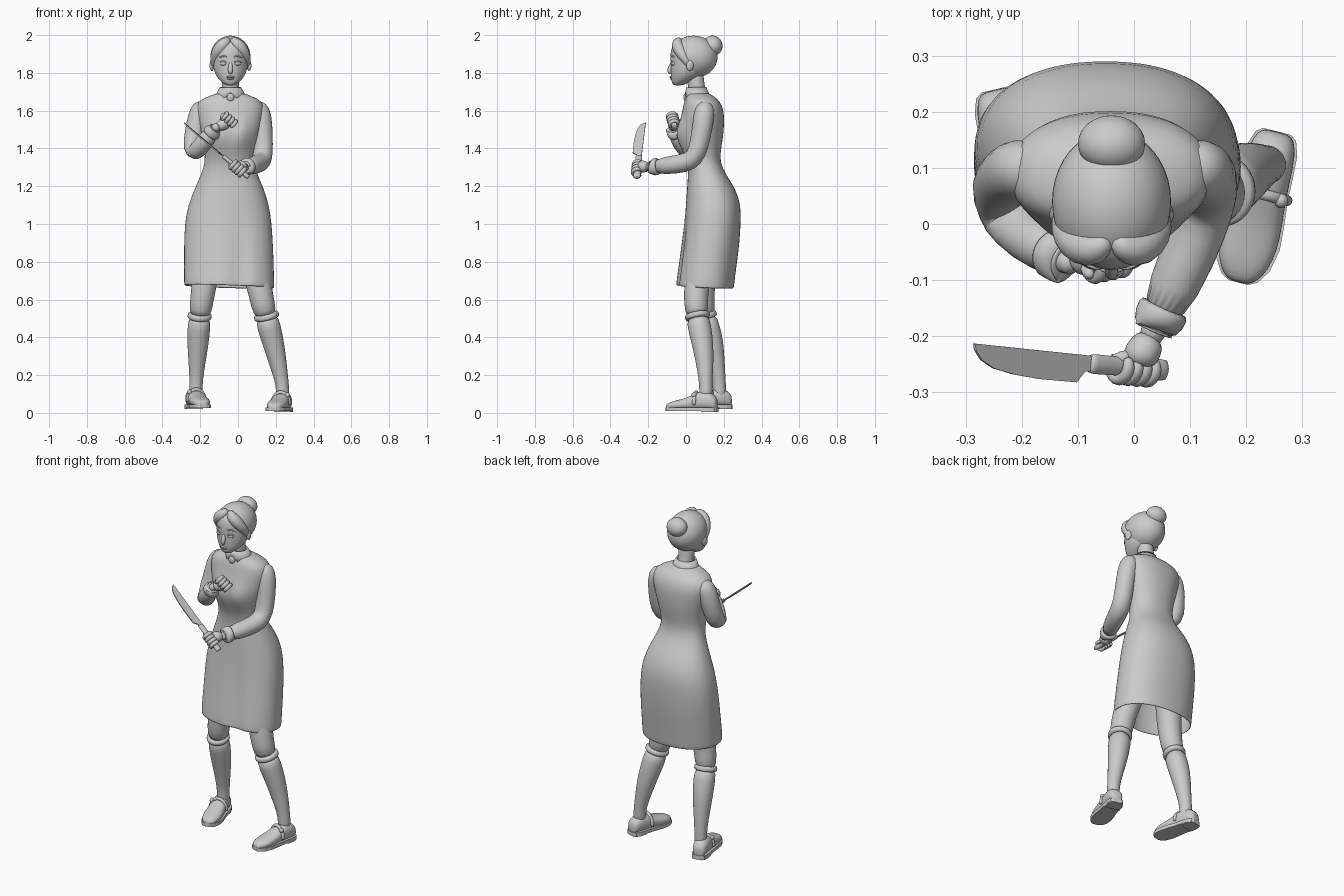
import bpy, bmesh, math
from mathutils import Vector as V, Matrix

CX = -0.04  # centre line of the head and chest


def finish(name, bm, sub=0, angle=None):
    bmesh.ops.recalc_face_normals(bm, faces=bm.faces)
    for f in bm.faces:
        f.smooth = angle is None
    me = bpy.data.meshes.new(name)
    bm.to_mesh(me)
    bm.free()
    ob = bpy.data.objects.new(name, me)
    bpy.context.collection.objects.link(ob)
    if sub:
        m = ob.modifiers.new("subsurf", 'SUBSURF')
        m.levels = m.render_levels = sub
    return ob


def loft(name, rings, caps=True, sub=1):
    bm = bmesh.new()
    rows = [[bm.verts.new(p) for p in r] for r in rings]
    n = len(rows[0])
    for a, b in zip(rows, rows[1:]):
        for i in range(n):
            bm.faces.new((a[i], a[(i + 1) % n], b[(i + 1) % n], b[i]))
    if caps:
        bm.faces.new(rows[0])
        bm.faces.new(rows[-1])
    return finish(name, bm, sub)


def oval(c, u, v, n=24, e=2.0):
    pts = []
    for i in range(n):
        a = 2 * math.pi * i / n
        co, si = math.cos(a), math.sin(a)
        pts.append(c + u * math.copysign(abs(co) ** (2 / e), co)
                   + v * math.copysign(abs(si) ** (2 / e), si))
    return pts


def level(x, y, z, rx, ry, n=32, e=2.0):
    return oval(V((x, y, z)), V((rx, 0, 0)), V((0, ry, 0)), n, e)


def tube(name, pts, n=14, sub=1, caps=True):
    """Round limb through (x, y, z, radius) points."""
    P = [V(p[:3]) for p in pts]
    u, rings = V((0.31, 0.9, 0.17)), []
    for i, p in enumerate(P):
        t = (P[min(i + 1, len(P) - 1)] - P[max(i - 1, 0)]).normalized()
        u = (u - t * u.dot(t)).normalized()
        rings.append(oval(p, u * pts[i][3], t.cross(u) * pts[i][3], n))
    return loft(name, rings, caps, sub)


def ball(name, c, r, rot=(0, 0, 0), seg=20):
    bm = bmesh.new()
    bmesh.ops.create_uvsphere(bm, u_segments=seg, v_segments=seg // 2 + 2, radius=1)
    ob = finish(name, bm)
    ob.location, ob.scale, ob.rotation_euler = c, r, rot
    return ob


def slab(name, outline, depth):
    """Flat outline extruded along a vector."""
    bm = bmesh.new()
    a = [bm.verts.new(p) for p in outline]
    b = [bm.verts.new(p + depth) for p in outline]
    bm.faces.new(a)
    bm.faces.new(b)
    for i in range(len(a)):
        j = (i + 1) % len(a)
        bm.faces.new((a[i], a[j], b[j], b[i]))
    return finish(name, bm, 0, 30)


# Dress: one loft from collar to hem, then turned back inside the skirt
body = [(-.04, .06, 1.70, .055, .05), (-.041, .075, 1.678, .11, .07),
        (-.042, .085, 1.652, .172, .095), (-.042, .092, 1.60, .185, .11),
        (-.042, .084, 1.53, .168, .118), (-.042, .076, 1.47, .155, .122),
        (-.044, .08, 1.40, .135, .106), (-.046, .092, 1.33, .126, .086),
        (-.046, .112, 1.26, .15, .1), (-.046, .133, 1.19, .182, .128),
        (-.05, .146, 1.10, .215, .146), (-.052, .140, 1.0, .231, .15),
        (-.05, .128, .88, .236, .154), (-.048, .112, .77, .238, .154),
        (-.047, .1, .675, .239, .154), (-.047, .1, .665, .236, .152),
        (-.047, .1, .675, .230, .146), (-.05, .128, .88, .225, .142),
        (-.05, .14, 1.0, .19, .12)]
rings = []
for x, y, z, rx, ry in body:
    ring = level(x, y, z, rx, ry, 40, 2.25)
    fold = max(0, min(1, (1.1 - z) / .3))
    for p in ring:
        if p.y < y:  # front crease of the skirt and rounded bust
            p.y += fold * .022 * math.exp(-((p.x - .01) / .035) ** 2)
            p.y -= .022 * math.exp(-((abs(p.x - CX) - .06) / .04) ** 2
                                   - ((z - 1.485) / .05) ** 2)
        if z < .7:   # hem drops to the back and to one side
            p.z += -.05 * (p.y - .1) - .03 * (p.x - x)
    rings.append(ring)
loft("dress", rings)

# Collar and brooch
top, low = level(CX, .055, 1.722, .052, .048, 40), level(CX, .065, 1.662, .085, .066, 40)
for p in low:
    if p.y < .05:
        p.z += .035 * math.exp(-((p.x - CX) / .02) ** 2)
collar = loft("collar", [top, low], False)
m = collar.modifiers.new("thickness", 'SOLIDIFY')
m.thickness = .01
m.offset = 0
ball("brooch", (CX, -.002, 1.67), (.02, .012, .022))

# Neck and head
tube("neck", [(CX, .075, 1.62, .055), (CX, .06, 1.70, .046), (CX, .05, 1.76, .045), (CX, .045, 1.82, .05)])
skull = [(1.733, -.042, .02, .02), (1.742, -.036, .036, .036), (1.76, -.02, .056, .058),
         (1.785, .002, .077, .083), (1.82, .014, .09, .096), (1.87, .028, .097, .11),
         (1.92, .03, .097, .114), (1.96, .035, .08, .098), (1.985, .04, .045, .06)]
loft("head", [level(CX, y, z, rx, ry) for z, y, rx, ry in skull])
tube("nose", [(CX, -.066, 1.868, .01), (CX, -.08, 1.835, .012), (CX, -.091, 1.808, .014), (CX, -.08, 1.795, .009)], 10)
ball("upper_lip", (CX, -.079, 1.778, ), (.022, .009, .006))
ball("lower_lip", (CX, -.075, 1.769), (.018, .009, .006))

for s, side in ((-1, "right"), (1, "left")):
    ball(side + "_eye", (CX + s * .038, -.068, 1.85), (.019, .012, .012), (0, 0, s * .35))
    tube(side + "_eyelid", [(CX + s * .018, -.077, 1.855, .003), (CX + s * .038, -.078, 1.864, .005),
                            (CX + s * .06, -.062, 1.854, .003)], 8)
    tube(side + "_brow", [(CX + s * .016, -.08, 1.884, .004), (CX + s * .04, -.076, 1.891, .005),
                          (CX + s * .066, -.057, 1.88, .003)], 8)
    ball(side + "_ear", (CX + s * .098, .022, 1.84), (.012, .02, .03), (-.2, 0, s * .3))
    # Hair swept from the parting down to the ear
    tube(side + "_front_hair", [(CX + s * .004, -.03, 1.982, .012), (CX + s * .026, -.048, 1.962, .03),
                                (CX + s * .055, -.043, 1.935, .035), (CX + s * .08, -.02, 1.895, .029),
                                (CX + s * .089, .008, 1.855, .02), (CX + s * .09, .03, 1.82, .008)])

# Hair cap cut along the hairline, and bun
bm = bmesh.new()
bmesh.ops.create_uvsphere(bm, u_segments=40, v_segments=24, radius=1)
bmesh.ops.transform(bm, matrix=Matrix.Translation((CX, .04, 1.885)) @ Matrix.Diagonal((.106, .127, .112, 1)), verts=bm.verts)
bmesh.ops.bisect_plane(bm, geom=bm.verts[:] + bm.edges[:] + bm.faces[:],
                       plane_co=(CX, -.01, 1.88), plane_no=(0, .93, .36), clear_inner=True)
finish("hair_cap", bm)
ball("hair_bun", (CX, .143, 1.945), (.06, .05, .053), (.5, 0, 0), 28)

# Sleeves with cuffs
sleeves = {
    "left": [(.085, .1, 1.63, .03), (.11, .1, 1.615, .052), (.125, .095, 1.57, .056), (.132, .08, 1.47, .053),
             (.134, .06, 1.375, .052), (.125, .025, 1.33, .053), (.1, -.05, 1.315, .05), (.042, -.175, 1.302, .044)],
    "right": [(-.17, .1, 1.63, .03), (-.195, .1, 1.615, .052), (-.212, .095, 1.57, .056), (-.232, .08, 1.47, .053),
              (-.243, .055, 1.395, .052), (-.232, .02, 1.37, .05), (-.19, -.025, 1.42, .047), (-.13, -.06, 1.495, .043)]}
for side, pts in sleeves.items():
    tube(side + "_sleeve", pts, 18)
    a, b = V(pts[-2][:3]), V(pts[-1][:3])
    d = (b - a).normalized()
    tube(side + "_cuff", [(*(b + d * t), r) for t, r in
                          ((-.03, .042), (-.028, .048), (.015, .046), (.018, .043), (.012, .03))], 18)
    tube(side + "_wrist", [(*(b - d * .02), .026), (*(b + d * .05), .025)])


def fist(side, c, axis, out, wrist):
    """Four curled fingers around an axis, with palm and thumb."""
    c, axis, out = V(c), V(axis).normalized(), V(out)
    out = (out - axis * out.dot(axis)).normalized()
    n = axis.cross(out)
    for i in range(4):
        o = c + axis * (i - 1.5) * .021
        tube(f"{side}_finger_{i + 1}", [(*(o + (out * math.cos(a) + n * math.sin(a)) * .026), .0125 if -2.3 < a < 1.9 else .009)
                                        for a in (-2.4, -1.6, -.8, 0, .7, 1.3, 1.9, 2.4)], 8)
    palm = c - out * .022 - n * .014
    tube(side + "_palm", [(*V(wrist), .025), (*V(wrist).lerp(palm, .5), .031), (*palm, .035), (*(palm + out * .02), .022)])
    tube(side + "_thumb", [(*(palm - axis * .01), .016), (*(c - axis * .04 - out * .012 + n * .012), .014),
                           (*(c - axis * .05 + out * .016 + n * .016), .011)], 8)


# Knife: curved blade and handle, d runs from tip to butt
tip, d = V((-.285, -.213, 1.535)), V((.345, -.03, -.29)).normalized()
w = V((-.06, -1, -.06))
w = (w - d * w.dot(d)).normalized()
edge = [(0, 0), (.004, .012), (.02, .028), (.05, .041), (.1, .049), (.16, .053),
        (.245, .053), (.262, .032), (.3, .03), (.3, .004)]
slab("knife_blade", [tip + d * a + w * b - d.cross(w) * .003 for a, b in edge], d.cross(w) * .006)
hand_rings = [oval(tip + d * a + w * .018, w * r, d.cross(w) * r * .65, 14)
              for a, r in ((.272, .016), (.275, .019), (.33, .017), (.4, .017), (.445, .021), (.45, .017))]
loft("knife_handle", hand_rings)
fist("left", tip + d * .375 + w * .018, d, w, (.033, -.2, 1.3))
fist("right", (-.05, -.068, 1.548), (.7, .15, -.6), (.6, -.1, .75), (-.11, -.072, 1.512))

# Legs, long socks and strap shoes
legs = {
    "right": ([(-.14, .13, 1.0, .085), (-.165, .1, .76, .073), (-.183, .085, .66, .066), (-.193, .09, .58, .062), (-.205, .1, .5, .058)],
              [(-.203, .1, .515, .059), (-.207, .12, .45, .061), (-.212, .142, .37, .058), (-.217, .16, .27, .046),
               (-.221, .174, .18, .036), (-.223, .178, .12, .035), (-.223, .175, .06, .036)],
              (-.247, .24, .02), .23),
    "left": ([(.03, .12, 1.0, .085), (.09, .07, .76, .072), (.115, .055, .66, .067), (.13, .052, .58, .064), (.152, .06, .5, .06)],
             [(.15, .06, .515, .062), (.165, .072, .45, .063), (.187, .088, .37, .058), (.21, .099, .27, .048),
              (.23, .104, .18, .037), (.237, .106, .12, .035), (.238, .104, .06, .036)],
             (.255, .165, .004), -.25)}
shoe = [(0, .022, .065), (.008, .034, .085), (.035, .043, .105), (.075, .045, .115), (.115, .046, .1),
        (.16, .051, .078), (.205, .054, .066), (.245, .046, .057), (.27, .03, .046), (.278, .014, .036)]
for side, (leg, sock, heel, turn) in legs.items():
    tube(side + "_leg", leg, 18)
    tube(side + "_sock", sock, 18)
    p, q = V(sock[0][:3]), V(sock[1][:3])
    r = sock[0][3]
    tube(side + "_sock_band", [(*p.lerp(q, t), r + k) for t, k in ((-.2, -.004), (-.15, .006), (.2, .007), (.3, -.003))], 18)
    parts = [loft(side + "_shoe", [oval(V((0, -s, (h + .012) / 2)), V((hw, 0, 0)), V((0, 0, (h - .012) / 2)), 18, 2.4)
                                   for s, hw, h in shoe])]
    line = [V((hw + .003, -s, .005)) for s, hw, h in shoe]
    line += [V((-p.x, p.y, p.z)) for p in reversed(line)]
    parts.append(slab(side + "_sole", line, V((0, 0, .02))))
    back = [V((k * (hw + .002), -s, 0)) for k, seq in ((1, shoe[:4]), (-1, shoe[3::-1])) for s, hw, h in seq]
    parts.append(slab(side + "_heel", back, V((0, 0, .024))))
    parts.append(tube(side + "_strap", [(.05 * math.cos(a), -.115, .035 + .072 * math.sin(a), .011)
                                        for a in [math.pi * i / 8 for i in range(9)]], 8))
    parts.append(ball(side + "_buckle", (.038 if side == "left" else -.038, -.118, .09), (.012, .013, .014)))
    for ob in parts:
        ob.matrix_world = Matrix.Translation(heel) @ Matrix.Rotation(turn, 4, 'Z') @ ob.matrix_basis
